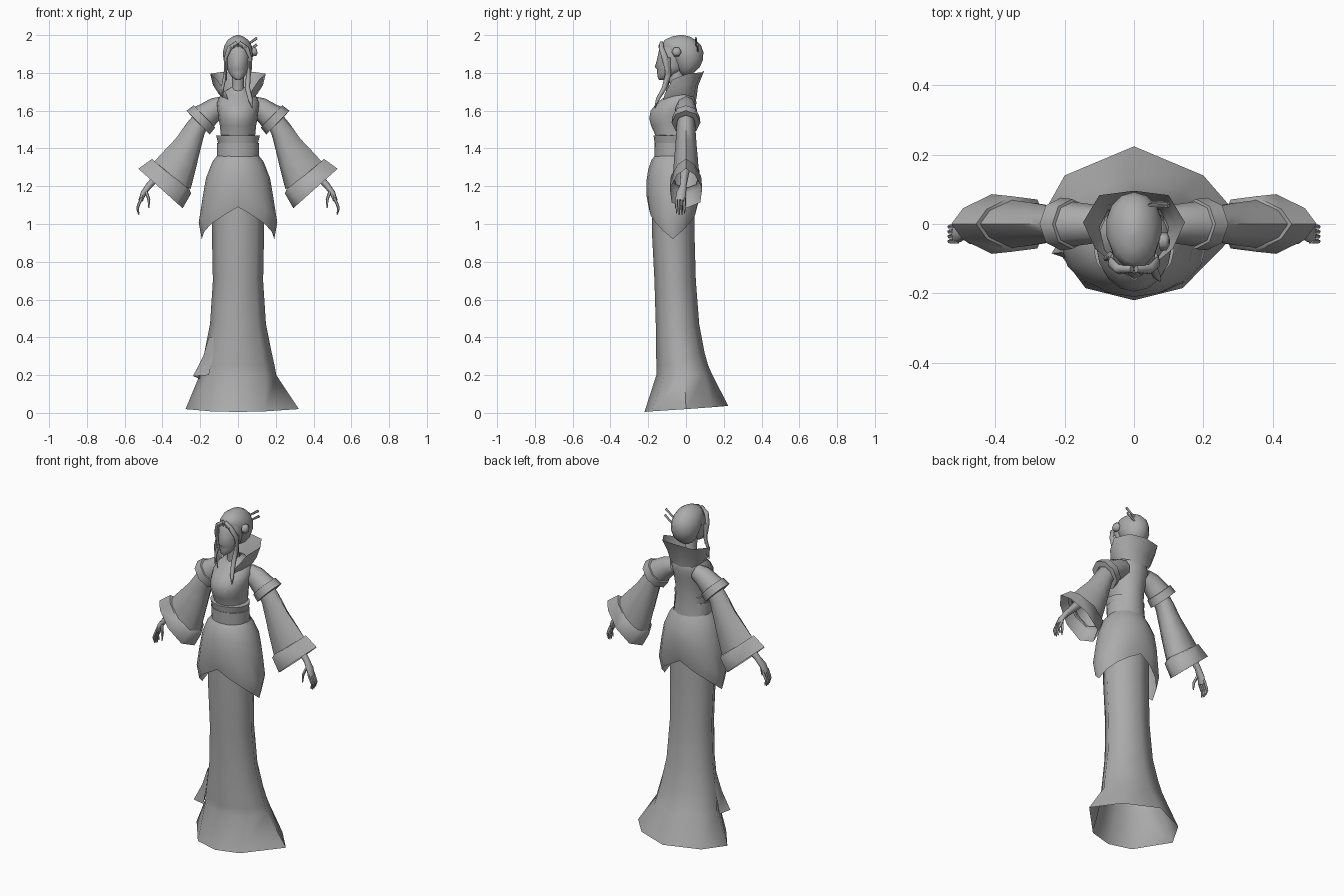
import bpy, bmesh, math
from mathutils import Vector

grey = bpy.data.materials.new("plain grey")
grey.diffuse_color = (0.41, 0.41, 0.41, 1)


def make(name, rings, close=True, caps=False, mirror=False):
    """Skin a list of equal-length point rings."""
    bm = bmesh.new()
    vs = [[bm.verts.new(p) for p in r] for r in rings]
    n = len(vs[0])
    for a, b in zip(vs, vs[1:]):
        for i in range(n if close else n - 1):
            j = (i + 1) % n
            bm.faces.new((a[i], a[j], b[j], b[i]))
    if caps:
        bm.faces.new(vs[0][::-1])
        bm.faces.new(vs[-1])
    bmesh.ops.recalc_face_normals(bm, faces=bm.faces)
    me = bpy.data.meshes.new(name)
    bm.to_mesh(me)
    bm.free()
    me.materials.append(grey)
    o = bpy.data.objects.new(name, me)
    bpy.context.collection.objects.link(o)
    if mirror:
        o.modifiers.new("Mirror", "MIRROR")
    return o


def oval(n, z, hw, yf, yb, peak=0):
    """Level oval: half width, front y, back y, extra push of the front point."""
    pts = []
    for i in range(n):
        a = 2 * math.pi * i / n
        y = (yf + yb) / 2 - math.cos(a) * (yb - yf) / 2
        pts.append((hw * math.sin(a), y - (peak if i == 0 else 0), z))
    return pts


def body(name, n, rows, caps=False):
    return make(name, [oval(n, *r) for r in rows], caps=caps)


def tube(name, path, n=6, caps=True, mirror=False, skew=0):
    """Tube along points (x, y, z, radius across y, other radius); skew widens the underside."""
    c = [Vector(p[:3]) for p in path]
    rings = []
    for i, p in enumerate(path):
        d = (c[min(i + 1, len(c) - 1)] - c[max(i - 1, 0)]).normalized()
        u = (Vector((0, 1, 0)) - d * d.y).normalized()
        v = u.cross(d)
        ring = []
        for k in range(n):
            a = 2 * math.pi * k / n
            ring.append(c[i] + u * p[3] * math.cos(a) * (1 + skew * math.sin(a))
                        + v * p[4] * math.sin(a))
        rings.append(ring)
    return make(name, rings, caps=caps, mirror=mirror)


# long skirt with a flared, angular open hem
hem = [(0, -.22, .005), (.14, -.185, .008), (.322, 0, .02), (.2, .14, .03),
       (0, .224, .037), (-.2, .14, .03), (-.278, 0, .02), (-.14, -.185, .008)]
make("skirt", [hem] + [oval(8, *r) for r in [
    (.2, .203, -.157, .14), (.25, .194, -.157, .118),
    (.32, .178, -.158, .098), (.47, .148, -.16, .07),
    (.7, .133, -.167, .052), (.95, .138, -.18, .045),
    (1.15, .14, -.18, .045)]])

# overlapping edge of the wrapped skirt
make("skirt_wrap_edge", [
    [(-.13, -.1, .4), (-.155, -.07, .4), (-.155, -.03, .4)],
    [(-.13, -.12, .3), (-.184, -.08, .3), (-.182, -.03, .3)],
    [(-.155, -.11, .2), (-.238, -.085, .195), (-.203, -.03, .18)]], close=False)

# tunic skirt: sharp notch in front and back, pointed at the sides
rings = []
for t, hw, yf, yb in [(0, .112, -.165, .035), (.07, .136, -.182, .045),
                      (.27, .17, -.2, .07), (.5, .187, -.21, .078),
                      (.8, .208, -.208, .072), (1, .192, -.198, .058)]:
    r = oval(16, 0, hw, yf, yb)
    rings.append([(x, y, 1.36 + t * (.92 + .17 * abs(1 - (i % 8) / 4) - 1.36))
                  for i, (x, y, z) in enumerate(r)])
make("tunic_skirt", rings)

# bodice
body("torso", 16, [
    (1.34, .112, -.165, .037), (1.4, .095, -.155, .034), (1.47, .091, -.162, .034),
    (1.52, .096, -.185, .038), (1.56, .103, -.195, .043), (1.6, .108, -.187, .05),
    (1.64, .112, -.155, .055), (1.68, .095, -.105, .052), (1.71, .06, -.08, .035),
    (1.725, .035, -.075, .005)])

# waist sash in two overlapping bands, sinking into the dress at the back
body("sash_lower", 16, [(1.35, .111, -.166, .03), (1.43, .112, -.168, .02),
                        (1.43, .094, -.158, .02)])
body("sash_upper", 16, [(1.405, .1, -.162, .02), (1.468, .116, -.172, .02),
                        (1.47, .088, -.16, .02)])

# neck and face, with the nose as the front point of the rings
body("neck", 10, [(1.68, .04, -.085, .01), (1.74, .032, -.085, -.01),
                  (1.83, .034, -.1, -.01)])
body("face", 12, [
    (1.763, .012, -.143, -.11), (1.775, .03, -.149, -.08), (1.8, .048, -.151, -.04, .002),
    (1.82, .057, -.152, -.01, .002), (1.83, .059, -.152, -.01, .013),
    (1.87, .065, -.15, .02, .004), (1.92, .068, -.143, .03), (1.96, .055, -.115, .02)],
     caps=True)

# swept back hair
body("hair", 14, [
    (1.785, .02, -.02, .02), (1.8, .045, -.035, .04), (1.83, .066, -.06, .073),
    (1.87, .079, -.085, .09), (1.91, .082, -.115, .092), (1.945, .074, -.13, .08),
    (1.975, .055, -.113, .05), (1.992, .03, -.075, .02), (2.0, .008, -.035, -.015)],
     caps=True)

# hair framing the face, and long hanging locks
tube("side_hair", [(.006, -.13, 1.96, .01, .01), (.045, -.13, 1.93, .014, .013),
                   (.066, -.112, 1.88, .017, .009), (.066, -.1, 1.82, .013, .007),
                   (.06, -.098, 1.76, .003, .003)], n=8, mirror=True)
tube("long_lock", [(.06, -.1, 1.88, .018, .01), (.055, -.095, 1.79, .016, .012),
                   (.05, -.115, 1.72, .013, .014), (.065, -.15, 1.66, .01, .012),
                   (.076, -.165, 1.615, .002, .002)], n=8)
tube("short_lock", [(-.06, -.1, 1.88, .014, .009), (-.068, -.09, 1.79, .011, .009),
                    (-.08, -.1, 1.73, .008, .008), (-.084, -.1, 1.67, .002, .002)], n=8)

# forehead beads
for i in range(5):
    x = (i - 2) * .02
    z = 1.945 + abs(x) * -.25
    tube("forehead_bead", [(x, -.14, z - .007, .002, .002), (x, -.14, z, .006, .006),
                           (x, -.138, z + .007, .002, .002)])

# round hair ornament and two hair sticks
tube("hair_ornament", [(.075, -.05, 1.91, .026, .026), (.094, -.05, 1.912, .026, .026),
                       (.102, -.05, 1.913, .012, .012)])
for dy, dz in ((0, 0), (.008, -.035)):
    tube("hair_stick", [(.03, .055 + dy, 1.935 + dz, .005, .005),
                        (.1, .052 + dy, 1.985 + dz, .005, .008)], n=5)

# standing collar, flared outwards and open at the front
base = [(.045, -.12, 1.645), (.085, -.075, 1.675), (.1, -.01, 1.685), (.075, .04, 1.67), (0, .055, 1.66)]
mid = [(.055, -.118, 1.665), (.104, -.075, 1.71), (.132, -.01, 1.735), (.088, .053, 1.735), (0, .064, 1.73)]
top = [(.062, -.112, 1.69), (.112, -.072, 1.765), (.147, .005, 1.795), (.1, .083, 1.803), (0, .096, 1.81)]
make("collar", [r + [(-x, y, z) for x, y, z in r[-2::-1]] for r in (base, mid, top)],
     close=False)

# short over sleeve with a thick band
tube("shoulder_sleeve", [(.07, 0, 1.632, .045, .047), (.115, 0, 1.614, .056, .058),
                         (.16, 0, 1.58, .062, .067), (.195, 0, 1.552, .068, .078)],
     n=8, caps=False, mirror=True)
tube("shoulder_band", [(.176, 0, 1.571, .055, .06), (.178, 0, 1.569, .072, .082),
                       (.211, 0, 1.537, .076, .088), (.212, 0, 1.536, .05, .055)],
     n=8, caps=False, mirror=True)

# wide bell sleeve and its cuff, fuller underneath
tube("bell_sleeve", [(.18, 0, 1.57, .046, .048), (.225, 0, 1.505, .05, .055),
                     (.265, 0, 1.42, .056, .072), (.305, 0, 1.345, .063, .095),
                     (.36, 0, 1.243, .07, .124)], n=8, caps=False, mirror=True, skew=.3)
tube("sleeve_cuff", [(.349, 0, 1.257, .062, .112), (.352, 0, 1.253, .08, .138),
                     (.41, 0, 1.188, .086, .157)], n=8, caps=False, mirror=True, skew=.35)

# forearm, palm, fingers and thumb
tube("arm", [(.16, 0, 1.6, .035, .035), (.27, 0, 1.43, .03, .03),
             (.4, -.005, 1.28, .024, .024), (.47, -.015, 1.205, .018, .017),
             (.5, -.025, 1.165, .026, .015), (.515, -.03, 1.125, .026, .012)],
     n=8, mirror=True)
for k in range(4):
    y = -.05 + k * .014
    d = abs(k - 1.5) * .008
    tube("finger", [(.51, y, 1.14, .007, .009), (.527, y, 1.1, .007, .008),
                    (.532, y, 1.075 + d, .006, .007), (.525, y, 1.045 + d, .003, .003)],
         n=5, mirror=True)
tube("thumb", [(.488, -.035, 1.175, .009, .009), (.472, -.05, 1.13, .008, .008),
               (.472, -.055, 1.085, .003, .003)], n=5, mirror=True)

# smooth shading with crisp creases
for o in bpy.context.collection.objects:
    o.select_set(True)
    bpy.context.view_layer.objects.active = o
bpy.ops.object.shade_smooth_by_angle(angle=math.radians(62))
